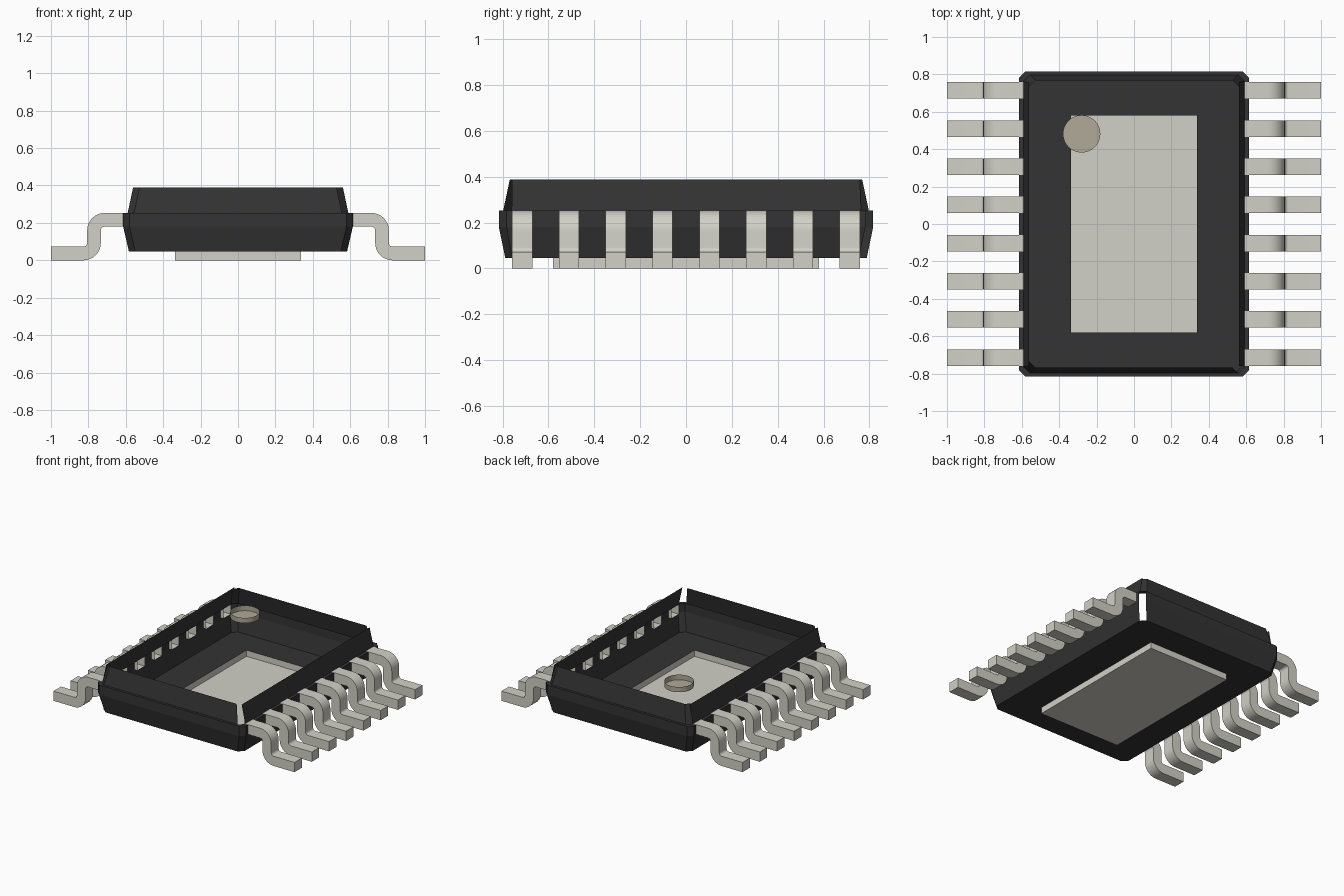
import bpy, bmesh, math

if "Cube" in bpy.data.objects:
    bpy.data.objects.remove(bpy.data.objects["Cube"], do_unlink=True)


def material(name, rgb):
    m = bpy.data.materials.new(name)
    m.diffuse_color = (*rgb, 1)
    m.use_nodes = True
    bsdf = next(n for n in m.node_tree.nodes if n.type == 'BSDF_PRINCIPLED')
    bsdf.inputs["Base Color"].default_value = (*rgb, 1)
    return m


BLACK = material("black_moulding", (0.033, 0.033, 0.034))
METAL = material("tinned_metal", (0.645, 0.638, 0.571))
BROWN = material("brown_grey_mark", (0.435, 0.398, 0.314))


def finish(name, bm, mat, smooth=False):
    me = bpy.data.meshes.new(name)
    bm.to_mesh(me)
    bm.free()
    me.materials.append(mat)
    ob = bpy.data.objects.new(name, me)
    bpy.context.scene.collection.objects.link(ob)
    if smooth:
        bpy.ops.object.select_all(action='DESELECT')
        ob.select_set(True)
        bpy.context.view_layer.objects.active = ob
        bpy.ops.object.shade_smooth_by_angle(angle=math.radians(35))
    return ob


# Shared sizes
LEAD_Y = [-0.714 + 0.204 * i for i in range(8)]
LEAD_HALF = 0.044
PAD_X, PAD_Y = 0.336, 0.58
FLOOR_Z, TOP_Z = 0.046, 0.389
CHAMFER = 0.034


# Body: open shell with chamfered corners and slots for the leads
def ring(bm, hx, hy, z):
    side = [-hy + CHAMFER]
    for y in LEAD_Y:
        side += [y - LEAD_HALF, y + LEAD_HALF]
    side.append(hy - CHAMFER)
    pts = [(hx, y) for y in side] + [(hx - CHAMFER, hy), (CHAMFER - hx, hy)]
    pts += [(-x, -y) for x, y in pts]
    return [bm.verts.new((x, y, z)) for x, y in pts]


bm = bmesh.new()
rings = [ring(bm, *r) for r in (
    (0.583, 0.788, FLOOR_Z),
    (0.614, 0.816, 0.18),
    (0.614, 0.816, 0.253),
    (0.590, 0.797, 0.253),
    (0.561, 0.768, TOP_Z))]
n = len(rings[0])
half = n // 2
slots = {s + 1 + 2 * k for s in (0, half) for k in range(8)}
skip = {0: {17}, 1: slots | {17}, 2: slots, 3: {n - 1}}   # open slots and corner gaps
for k in range(4):
    a, b = rings[k], rings[k + 1]
    for i in range(n):
        j = (i + 1) % n
        if i not in skip[k]:
            bm.faces.new((a[i], a[j], b[j], b[i]))

# Floor around the pad opening
r = rings[0]
p = [bm.verts.new((sx * PAD_X, sy * PAD_Y, FLOOR_Z))
     for sx, sy in ((1, -1), (1, 1), (-1, 1), (-1, -1))]
right, back = r[0:18], r[17:21]
left, front = r[20:38], r[37:] + [r[0]]
for edge, (s, e) in ((right, (p[0], p[1])), (back, (p[1], p[2])),
                     (left, (p[2], p[3])), (front, (p[3], p[0]))):
    bm.faces.new(([s, e] + edge[::-1]))
finish("body_shell", bm, BLACK)

# Thermal pad: shallow open tray under the floor
bm = bmesh.new()
corners = ((1, -1), (1, 1), (-1, 1), (-1, -1))
lo = [bm.verts.new((sx * PAD_X, sy * PAD_Y, 0)) for sx, sy in corners]
hi = [bm.verts.new((sx * PAD_X, sy * PAD_Y, FLOOR_Z)) for sx, sy in corners]
bm.faces.new(lo[::-1])
for i in range(4):
    j = (i + 1) % 4
    bm.faces.new((lo[i], lo[j], hi[j], hi[i]))
finish("thermal_pad", bm, METAL)

# Pin-one mark: shallow open cup level with the body top
bm = bmesh.new()
SEG = 40
circle = [(-0.28 + 0.1 * math.cos(math.tau * i / SEG),
           0.482 + 0.1 * math.sin(math.tau * i / SEG)) for i in range(SEG)]
lo = [bm.verts.new((x, y, 0.348)) for x, y in circle]
hi = [bm.verts.new((x, y, TOP_Z - 0.002)) for x, y in circle]
bm.faces.new(lo[::-1])
for i in range(SEG):
    j = (i + 1) % SEG
    bm.faces.new((lo[i], lo[j], hi[j], hi[i]))
finish("pin_one_mark", bm, BROWN, smooth=True)


# Leads: gull-wing strips with two rounded bends
def lead_outline():
    t, rad, steps = 0.0365, 0.056, 8
    zc, xc = 0.2165, 0.77
    path = [((0.59, zc), (0, 1))]
    for i in range(steps + 1):            # shoulder bend
        a = math.pi / 2 * (1 - i / steps)
        d = (math.cos(a), math.sin(a))
        path.append(((xc - rad + rad * d[0], zc - rad + rad * d[1]), d))
    for i in range(steps + 1):            # foot bend
        a = math.pi + math.pi / 2 * i / steps
        d = (math.cos(a), math.sin(a))
        path.append(((xc + rad + rad * d[0], t + rad + rad * d[1]), (-d[0], -d[1])))
    path.append(((1.0, t), (0, 1)))
    upper = [(c[0] + t * d[0], c[1] + t * d[1]) for c, d in path]
    lower = [(c[0] - t * d[0], c[1] - t * d[1]) for c, d in path]
    return upper, lower


def build_leads(name, sign):
    upper, lower = lead_outline()
    bm = bmesh.new()
    for y in LEAD_Y:
        rows = [[bm.verts.new((sign * x, y + s * LEAD_HALF, z)) for x, z in line]
                for line, s in ((upper, -1), (upper, 1), (lower, 1), (lower, -1))]
        for k in range(4):
            a, b = rows[k], rows[(k + 1) % 4]
            for i in range(len(a) - 1):
                bm.faces.new((a[i], a[i + 1], b[i + 1], b[i]))
        bm.faces.new([row[-1] for row in rows])   # toe
    bmesh.ops.recalc_face_normals(bm, faces=bm.faces[:])
    finish(name, bm, METAL, smooth=True)


build_leads("left_leads", 1)
build_leads("right_leads", -1)
